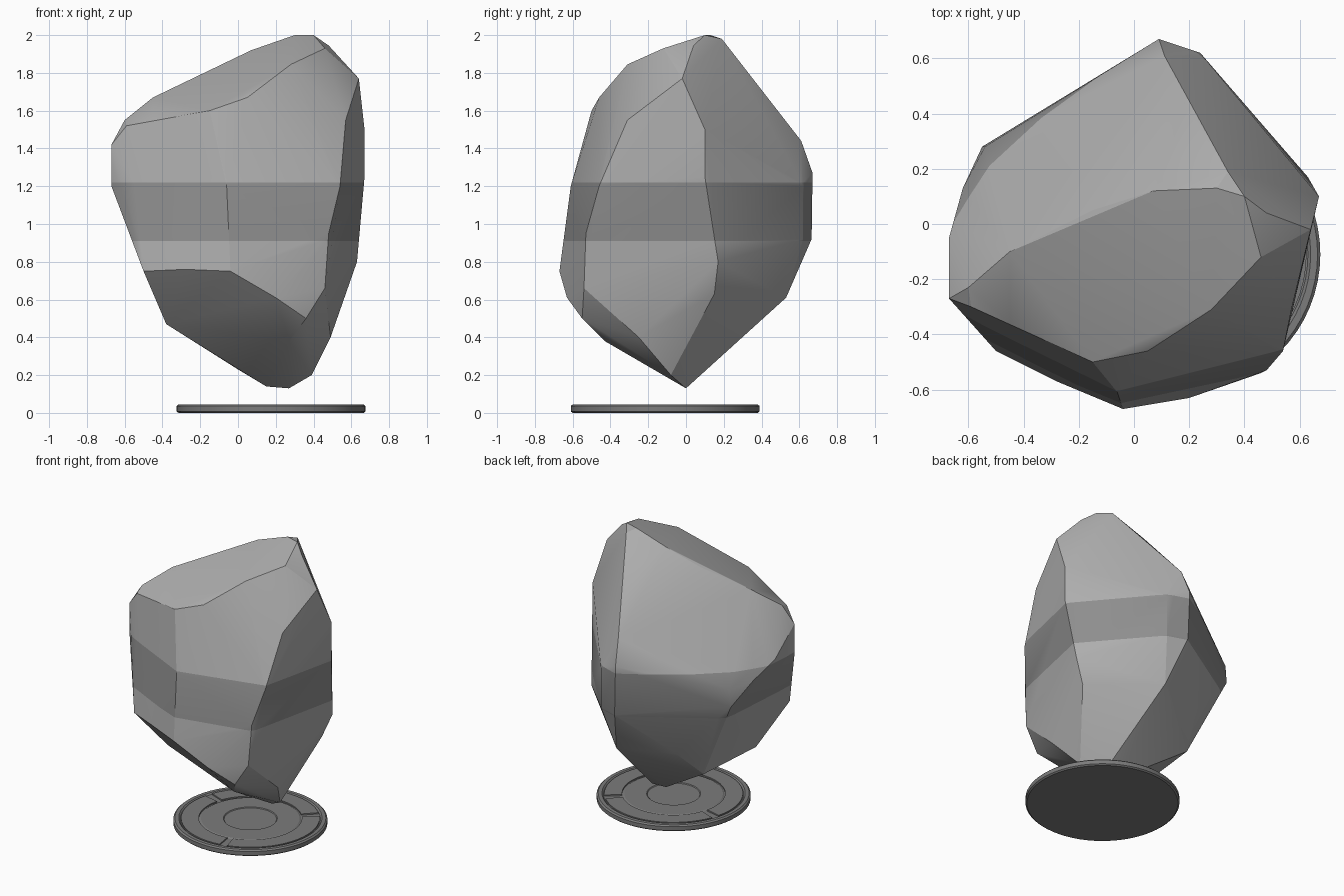
import bpy, bmesh, math
from mathutils import Vector

if "Cube" in bpy.data.objects:
    bpy.data.objects.remove(bpy.data.objects["Cube"])

# Rock corner points, grouped by region
crest = [(-.60, -.23, 1.55), (-.45, -.10, 1.67), (-.15, .05, 1.81), (.07, .12, 1.92),
         (.30, .13, 2.0), (.40, .10, 2.0), (.48, .04, 1.945), (.34, .19, 1.98),
         (.22, .36, 1.76), (.11, .61, 1.44)]
shoulder = [(-.45, -.36, 1.55), (-.15, -.50, 1.60), (.05, -.46, 1.67), (.28, -.31, 1.845),
            (.46, -.12, 1.93), (.64, -.02, 1.77), (.57, -.31, 1.55), (-.59, -.30, 1.52)]
waist = [(-.67, -.27, 1.42), (-.67, -.27, 1.2), (-.67, -.05, 1.25), (-.62, .13, 1.15),
         (-.55, .28, 1.0), (-.54, .28, 1.12), (.09, .67, 1.27), (.10, .665, .92),
         (.24, .62, .92), (.24, .62, 1.2), (.67, .10, 1.5), (.67, .10, 1.25), (.63, .17, .80),
         (.54, -.46, 1.2), (.48, -.53, .95), (-.06, -.61, 1.2)]
under = [(-.50, -.46, .75), (-.28, -.57, .76), (-.04, -.67, .75), (.20, -.63, .61),
         (.36, -.55, .50), (.46, -.54, .66), (.27, -.43, .38), (-.38, -.25, .47),
         (-.28, .20, .42), (-.20, .40, .62), (.18, .53, .61), (.56, .15, .63),
         (.49, -.25, .40), (.39, -.08, .20), (.27, 0, .13), (.15, .01, .14), (.0, -.03, .23)]


def grey(name, v):
    m = bpy.data.materials.new(name)
    m.diffuse_color = (v, v, v, 1)
    m.use_nodes = True
    m.node_tree.nodes["Principled BSDF"].inputs["Base Color"].default_value = m.diffuse_color
    return m


stone, dark_stone, metal = grey("stone", .42), grey("dark_stone", .27), grey("metal", .2)


def finish(name, bm, angle, mat):
    bmesh.ops.recalc_face_normals(bm, faces=bm.faces)
    me = bpy.data.meshes.new(name)
    bm.to_mesh(me)
    bm.free()
    me.materials.append(mat)
    ob = bpy.data.objects.new(name, me)
    bpy.context.collection.objects.link(ob)
    bpy.ops.object.select_all(action='DESELECT')
    ob.select_set(True)
    bpy.context.view_layer.objects.active = ob
    bpy.ops.object.shade_smooth_by_angle(angle=math.radians(angle))
    return ob


def rock_slice(name, low, high, mat):
    """Convex stone, trimmed to the height range low..high."""
    bm = bmesh.new()
    for p in crest + shoulder + waist + under:
        bm.verts.new(p)
    bmesh.ops.convex_hull(bm, input=bm.verts)
    loose = [v for v in bm.verts if not v.link_faces]
    bmesh.ops.delete(bm, geom=loose, context='VERTS')
    for z, n in ((low, -1), (high, 1)):
        bmesh.ops.bisect_plane(bm, geom=bm.verts[:] + bm.edges[:] + bm.faces[:],
                               plane_co=(0, 0, z), plane_no=(0, 0, n), clear_outer=True)
    return finish(name, bm, 24, mat)


# Floating rock: lower part, darker band, upper part
rock_slice("rock_lower", 0, .91, stone)
rock_slice("rock_band", .91, 1.22, dark_stone)
rock_slice("rock_upper", 1.22, 3, stone)

CENTRE = Vector((.175, -.11, 0))


def lathe(name, profile, steps=64):
    """Turn an (r, z) profile around the pedestal axis."""
    bm = bmesh.new()
    vs = [bm.verts.new(CENTRE + Vector((r, 0, z))) for r, z in profile]
    es = [bm.edges.new(e) for e in zip(vs, vs[1:])]
    bmesh.ops.spin(bm, geom=vs + es, cent=CENTRE, axis=(0, 0, 1),
                   angle=math.tau, steps=steps, use_duplicate=False)
    bmesh.ops.remove_doubles(bm, verts=bm.verts, dist=1e-4)
    return finish(name, bm, 30, metal)


# Pedestal disc: flat underside, rounded rim, sunken channel, raised inner plate
lathe("pedestal", [(0, 0), (.49, 0), (.5, .008), (.5, .036), (.49, .045), (.465, .045),
                   (.455, .035), (.33, .035), (.32, .041), (.175, .041), (.17, .036), (0, .036)])


def arc_plate(name, r0, r1, z0, z1, start, end, steps=18):
    """Raised ring segment on the pedestal."""
    bm = bmesh.new()
    quad = [bm.verts.new(CENTRE + Vector((r * math.cos(start), r * math.sin(start), z)))
            for r, z in ((r0, z0), (r1, z0), (r1, z1), (r0, z1))]
    face = bm.faces.new(quad)
    bmesh.ops.spin(bm, geom=[face], cent=CENTRE, axis=(0, 0, 1),
                   angle=end - start, steps=steps)
    return finish(name, bm, 30, metal)


# Three ring segments with gaps between them
for i in range(3):
    a = math.radians(42 + 120 * i)
    arc_plate(f"ring_segment_{i + 1}", .335, .45, .03, .044, a + .06, a + math.radians(120) - .06)
